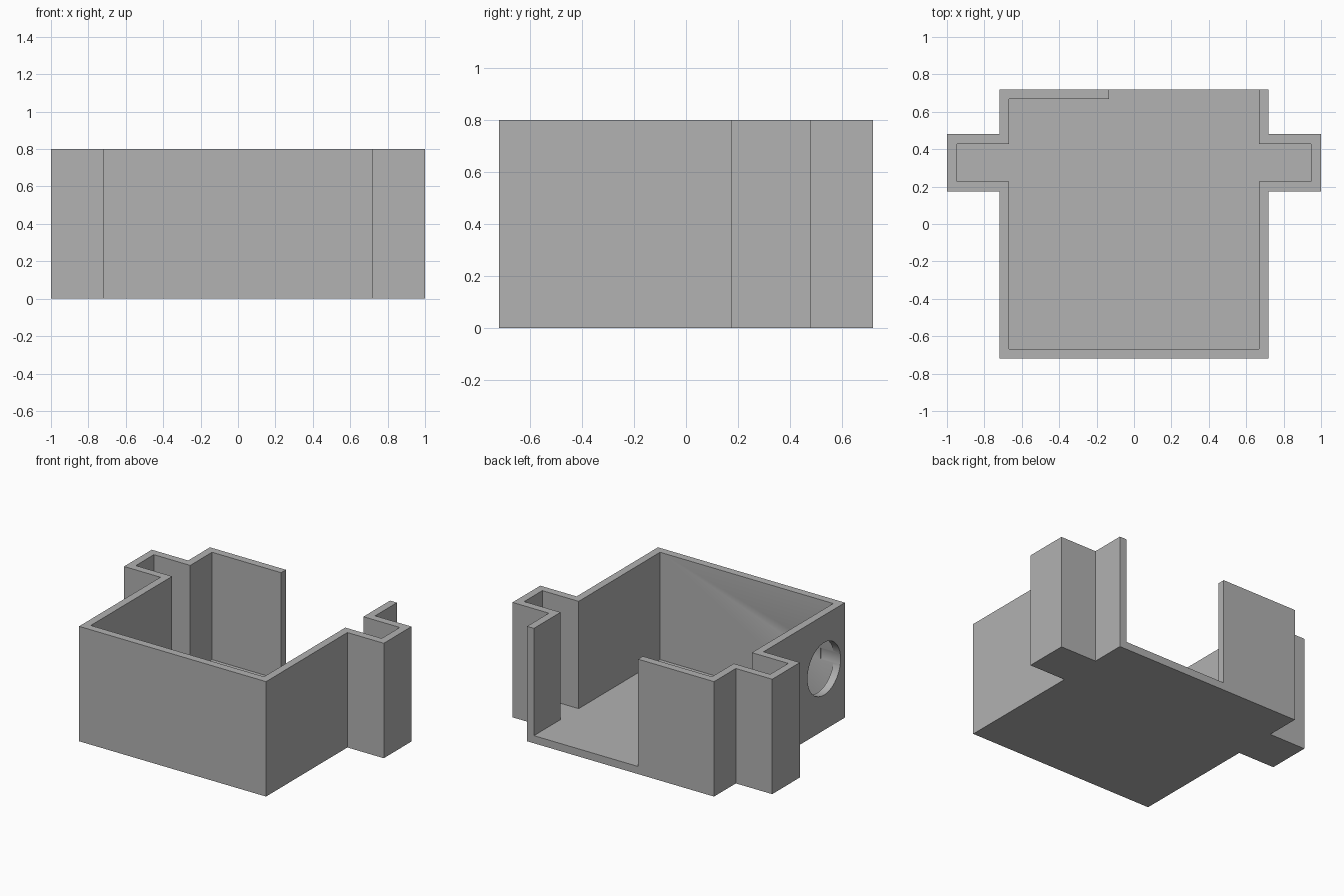
import bpy
import bmesh
import math
from mathutils import Matrix

cube = bpy.data.objects.get("Cube")
if cube:
    bpy.data.objects.remove(cube, do_unlink=True)

WALL = 0.053      # wall and floor thickness
HEIGHT = 0.8
HALF = 0.72       # half width of the square tray
REACH = 1.0       # outer end of the side pockets
POCKET = (0.175, 0.48)
DOOR = -0.135     # edge of the rear opening

grey = bpy.data.materials.new("plain grey")
grey.use_nodes = True
colour = (0.445, 0.445, 0.445, 1)
grey.diffuse_color = colour
grey.node_tree.nodes["Principled BSDF"].inputs["Base Color"].default_value = colour


def finish(name, bm):
    bmesh.ops.recalc_face_normals(bm, faces=bm.faces)
    mesh = bpy.data.meshes.new(name)
    bm.to_mesh(mesh)
    bm.free()
    mesh.materials.append(grey)
    obj = bpy.data.objects.new(name, mesh)
    bpy.context.collection.objects.link(obj)
    return obj


def prism(name, outline, bottom, top):
    bm = bmesh.new()
    face = bm.faces.new([bm.verts.new((x, y, bottom)) for x, y in outline])
    grown = bmesh.ops.extrude_face_region(bm, geom=[face])["geom"]
    verts = [v for v in grown if isinstance(v, bmesh.types.BMVert)]
    bmesh.ops.translate(bm, verts=verts, vec=(0, 0, top - bottom))
    return finish(name, bm)


def right_side(inset):
    """Side outline from front to back, stepping out around the pocket."""
    h, r = HALF - inset, REACH - inset
    low, high = POCKET[0] + inset, POCKET[1] - inset
    return [(h, -h), (h, low), (r, low), (r, high), (h, high)]


def mirrored(points):
    return [(-x, y) for x, y in reversed(points)]


# Solid body with a pocket on each side
side = right_side(0)
body = prism("tray_body", side + [(HALF, HALF), (-HALF, HALF)] + mirrored(side),
             0, HEIGHT)

# Cavity, running out through the rear opening
inner = HALF - WALL
side = right_side(WALL)
rear = [(inner, 1), (DOOR, 1), (DOOR, inner), (-inner, inner)]
cavity = prism("cavity_cutter", side + rear + mirrored(side), WALL, 1)

# Round port in one side wall
bm = bmesh.new()
bmesh.ops.create_cone(bm, cap_ends=True, segments=64, radius1=0.182, radius2=0.182,
                      depth=0.3,
                      matrix=Matrix.Translation((-HALF, -0.49, 0.427))
                      @ Matrix.Rotation(math.pi / 2, 4, "Y"))
port = finish("port_cutter", bm)

# Cut both shapes out of the body
bpy.ops.object.select_all(action="DESELECT")
body.select_set(True)
bpy.context.view_layer.objects.active = body
for cutter in (cavity, port):
    cutter.hide_render = True
    mod = body.modifiers.new(cutter.name, "BOOLEAN")
    mod.operation = "DIFFERENCE"
    mod.solver = "EXACT"
    mod.object = cutter
    bpy.ops.object.modifier_apply(modifier=mod.name)
    bpy.data.objects.remove(cutter, do_unlink=True)

bpy.ops.object.shade_smooth_by_angle(angle=math.radians(30))
